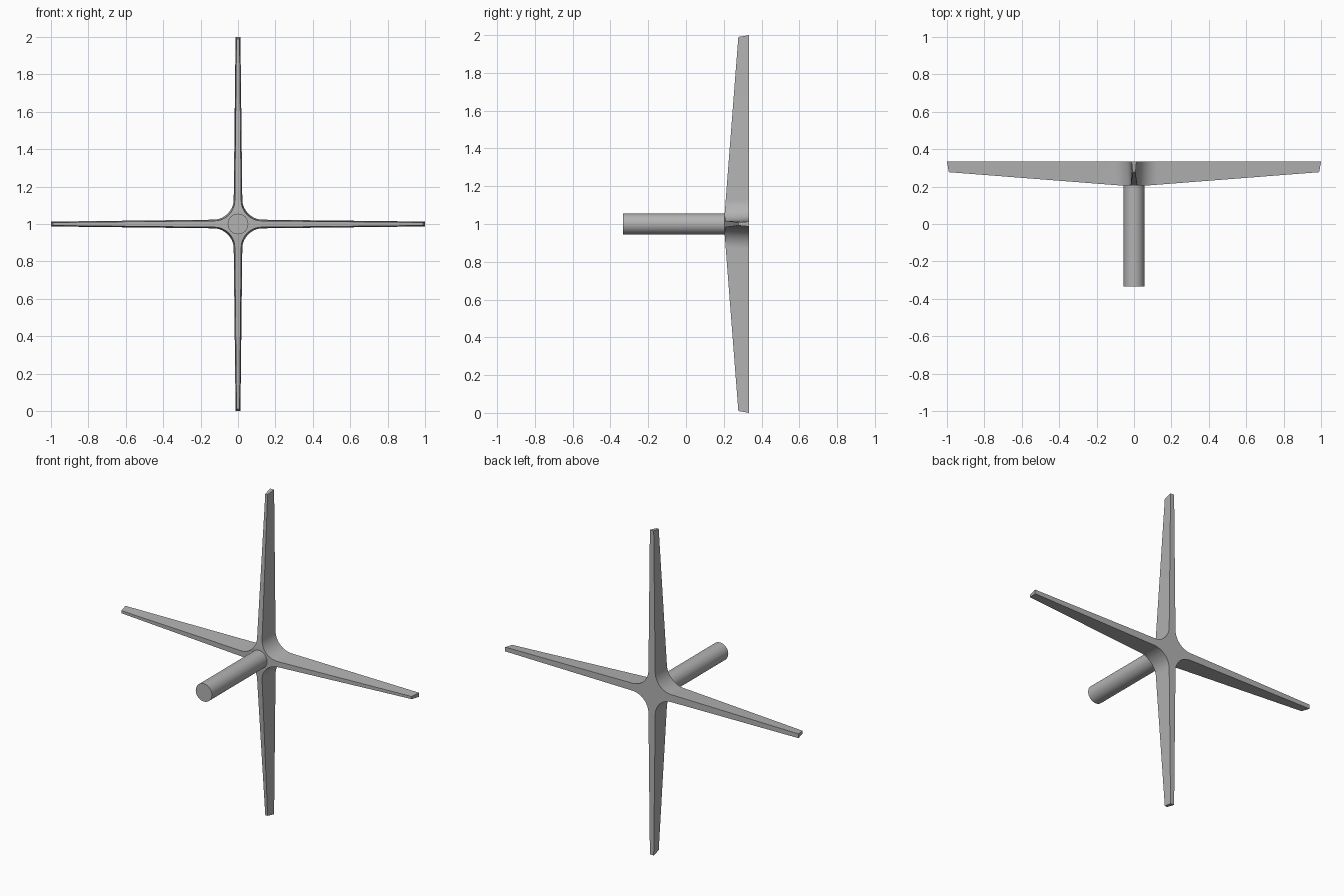
import bpy, bmesh, math
from mathutils import Vector, Matrix

cube = bpy.data.objects.get("Cube")
if cube:
    bpy.data.objects.remove(cube, do_unlink=True)

grey = bpy.data.materials.new("plain grey")
grey.use_nodes = True
colour = (0.45, 0.45, 0.45, 1)
grey.diffuse_color = colour
grey.node_tree.nodes["Principled BSDF"].inputs["Base Color"].default_value = colour

FRONT, TIP_FRONT, BACK = 0.205, 0.277, 0.333
FILLET, STEPS = 0.11, 10


def finish(bm, name):
    bmesh.ops.remove_doubles(bm, verts=bm.verts, dist=1e-5)
    bmesh.ops.recalc_face_normals(bm, faces=bm.faces)
    mesh = bpy.data.meshes.new(name)
    bm.to_mesh(mesh)
    bm.free()
    mesh.materials.append(grey)
    obj = bpy.data.objects.new(name, mesh)
    bpy.context.collection.objects.link(obj)
    bpy.ops.object.select_all(action='DESELECT')
    obj.select_set(True)
    bpy.context.view_layer.objects.active = obj
    bpy.ops.object.shade_smooth_by_angle(angle=math.radians(30))
    return obj


def half_outline(root, tip, reach):
    """One side of an arm: (distance, half width) from the inner corner to the tip."""
    c = root + FILLET
    pts = []
    for i in range(STEPS + 1):
        a = math.radians(225 + 45 * i / STEPS)
        pts.append((c + FILLET * math.cos(a), c + FILLET * math.sin(a)))
    return pts + [(reach, tip)]


def front_depth(r):
    return FRONT + (TIP_FRONT - FRONT) * max(0, r - 0.06) / 0.93


# Four tapered arms with filleted inner corners, slightly wider at the back
front = half_outline(0.017, 0.008, 0.99)
back = half_outline(0.023, 0.013, 1.0)
bm = bmesh.new()
for quarter in range(4):
    turn = Matrix.Rotation(quarter * math.pi / 2, 3, 'Y')

    def vert(r, y, w):
        return bm.verts.new(turn @ Vector((r, y, w)) + Vector((0, 0, 1)))

    rings = []
    for (fr, fw), (br, bw) in zip(front, back):
        fy = front_depth(fr)
        rings.append([vert(fr, fy, fw), vert(br, BACK, bw),
                      vert(br, BACK, -bw), vert(fr, fy, -fw)])
    for a, b in zip(rings, rings[1:]):
        for i in range(4):
            j = (i + 1) % 4
            bm.faces.new((a[i], a[j], b[j], b[i]))
    bm.faces.new(rings[-1])

# Flat middle of the cross, front and back
for outline, y in ((front, FRONT), (back, BACK)):
    d = outline[0][0]
    bm.faces.new([bm.verts.new((sx * d, y, 1 + sz * d))
                  for sx, sz in ((1, 1), (-1, 1), (-1, -1), (1, -1))])
finish(bm, "cross_arms")

# Round shaft running forward from the cross
bm = bmesh.new()
length = FRONT + 0.01 - (-BACK)
place = Matrix.Translation((0, -BACK + length / 2, 1)) @ Matrix.Rotation(math.pi / 2, 4, 'X')
bmesh.ops.create_cone(bm, cap_ends=True, segments=32, radius1=0.055, radius2=0.055,
                      depth=length, matrix=place)
finish(bm, "shaft")
